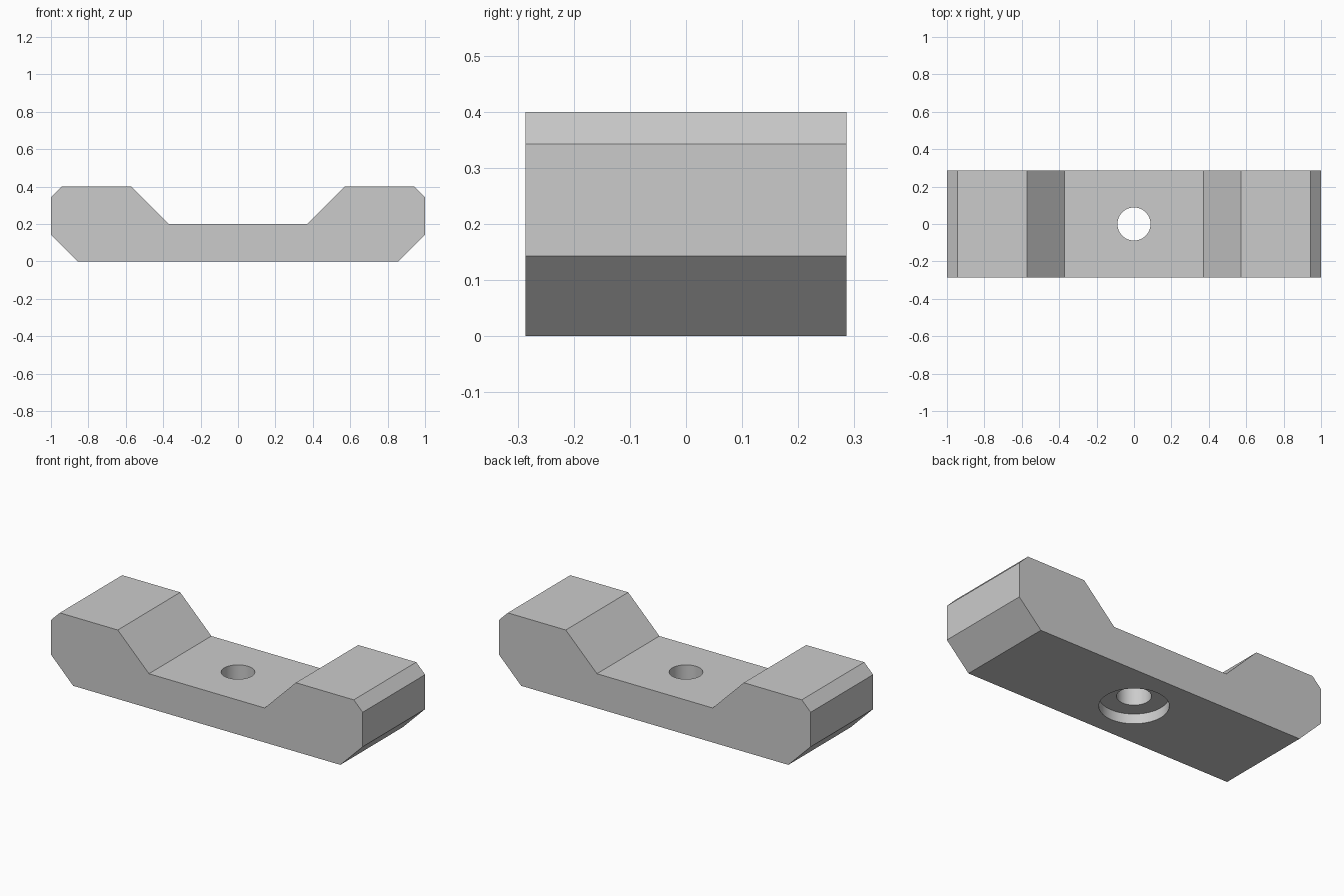
import bpy
import bmesh
import math

cube = bpy.data.objects.get("Cube")
if cube:
    bpy.data.objects.remove(cube, do_unlink=True)

HALF_DEPTH = 0.286
HOLE_RADIUS = 0.0885
RECESS_RADIUS = 0.179
RECESS_DEPTH = 0.057

grey = bpy.data.materials.new("plain_grey")
grey.use_nodes = True
colour = (0.6, 0.6, 0.6, 1)
grey.diffuse_color = colour
grey.node_tree.nodes["Principled BSDF"].inputs["Base Color"].default_value = colour

# Clamp body: right half of the profile, mirrored and extruded along y
half = [(0.857, 0), (1, 0.143), (1, 0.343), (0.943, 0.4), (0.571, 0.4), (0.371, 0.2)]
profile = half + [(-x, z) for x, z in reversed(half)]
bm = bmesh.new()
face = bm.faces.new([bm.verts.new((x, -HALF_DEPTH, z)) for x, z in profile])
extruded = bmesh.ops.extrude_face_region(bm, geom=[face])["geom"]
far_verts = [v for v in extruded if isinstance(v, bmesh.types.BMVert)]
bmesh.ops.translate(bm, verts=far_verts, vec=(0, 2 * HALF_DEPTH, 0))
bmesh.ops.recalc_face_normals(bm, faces=bm.faces)
mesh = bpy.data.meshes.new("clamp_body")
bm.to_mesh(mesh)
bm.free()
mesh.materials.append(grey)
body = bpy.data.objects.new("clamp_body", mesh)
bpy.context.collection.objects.link(body)


# Cutters for the bolt hole and the round recess underneath
def cut_cylinder(name, radius, bottom, top):
    bpy.ops.mesh.primitive_cylinder_add(
        vertices=64, radius=radius, depth=top - bottom, location=(0, 0, (top + bottom) / 2))
    cutter = bpy.context.object
    cutter.name = name
    cutter.data.materials.append(grey)
    cutter.hide_render = True
    cutter.hide_viewport = True
    cut = body.modifiers.new(name, "BOOLEAN")
    cut.operation = "DIFFERENCE"
    cut.solver = "EXACT"
    cut.object = cutter
    return cutter


cutters = [
    cut_cylinder("bolt_hole_cutter", HOLE_RADIUS, -0.1, 0.3),
    cut_cylinder("recess_cutter", RECESS_RADIUS, -0.1, RECESS_DEPTH),
]

# Bake the cuts, then smooth the round walls only
bpy.ops.object.select_all(action="DESELECT")
body.select_set(True)
bpy.context.view_layer.objects.active = body
for modifier in list(body.modifiers):
    bpy.ops.object.modifier_apply(modifier=modifier.name)
for cutter in cutters:
    bpy.data.objects.remove(cutter, do_unlink=True)
bpy.ops.object.shade_smooth_by_angle(angle=math.radians(30))
